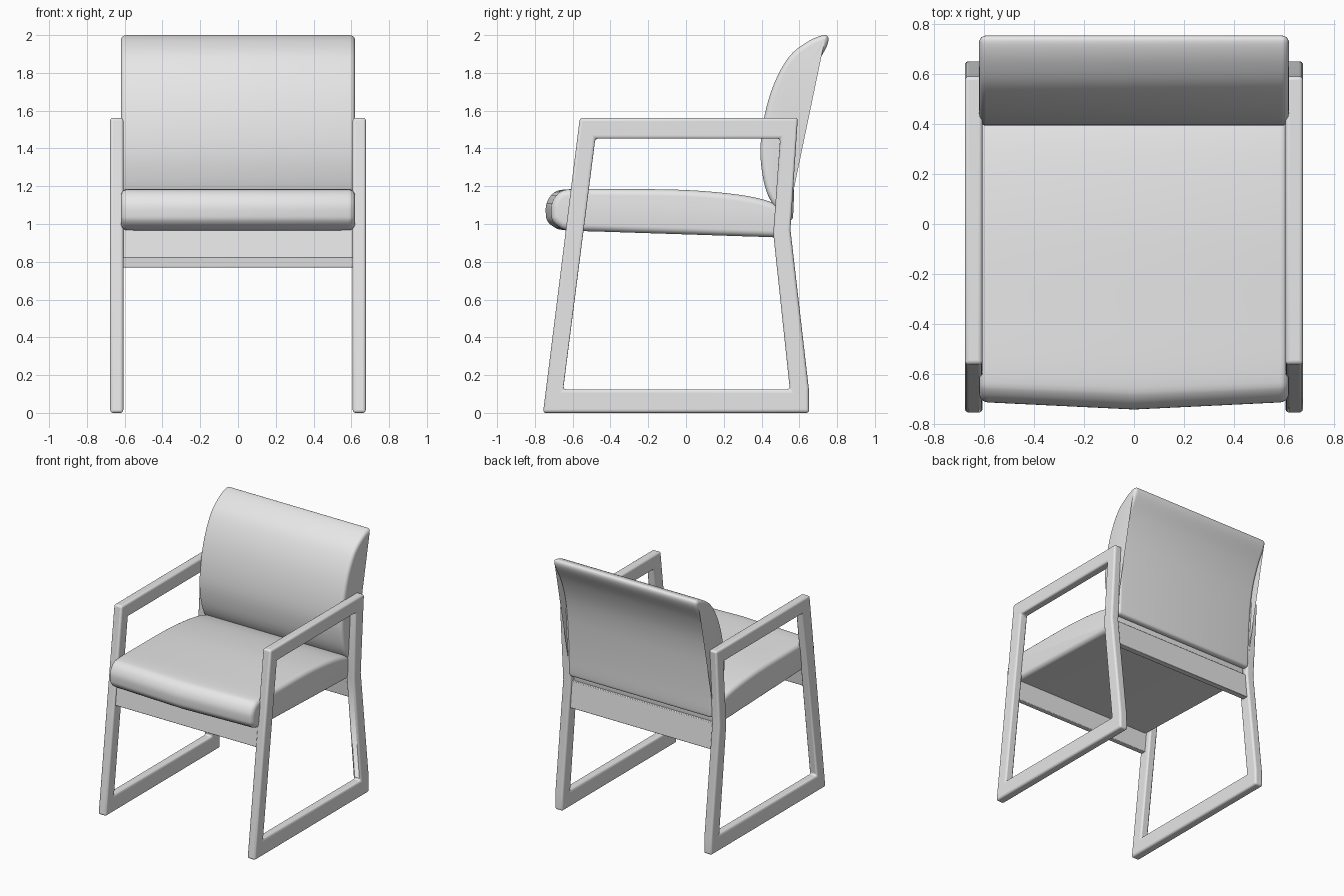
import bpy, bmesh, math
from mathutils import Vector

if "Cube" in bpy.data.objects:
    bpy.data.objects.remove(bpy.data.objects["Cube"])

grey = bpy.data.materials.new("light grey")
grey.diffuse_color = (0.8, 0.8, 0.8, 1)
grey.use_nodes = True
grey.node_tree.nodes["Principled BSDF"].inputs["Base Color"].default_value = grey.diffuse_color


def make(name, bm, bevel=0, segs=3):
    bmesh.ops.recalc_face_normals(bm, faces=bm.faces)
    me = bpy.data.meshes.new(name)
    bm.to_mesh(me)
    bm.free()
    ob = bpy.data.objects.new(name, me)
    bpy.context.collection.objects.link(ob)
    me.materials.append(grey)
    if bevel:
        m = ob.modifiers.new("bevel", 'BEVEL')
        m.width, m.segments, m.limit_method = bevel, segs, 'ANGLE'
        m.angle_limit = math.radians(40)
    bpy.ops.object.select_all(action='DESELECT')
    bpy.context.view_layer.objects.active = ob
    ob.select_set(True)
    bpy.ops.object.shade_smooth_by_angle(angle=math.radians(42))
    return ob


def smooth_loop(pts, n=4):
    """Closed Catmull-Rom curve through (y, z) points."""
    p = [Vector(q) for q in pts]
    out = []
    for i in range(len(p)):
        a, b, c, d = (p[(i + k) % len(p)] for k in (-1, 0, 1, 2))
        for s in range(n):
            t = s / n
            out.append(0.5 * (2 * b + (c - a) * t + (2 * a - 5 * b + 4 * c - d) * t * t
                              + (3 * b - a - 3 * c + d) * t ** 3))
    return out


def cushion(name, pts, half, r, nose=0):
    """Profile lofted along x with rounded ends; nose points the front edge."""
    loop = smooth_loop(pts)
    n = len(loop)
    area = sum(loop[i - 1].x * loop[i].y - loop[i].x * loop[i - 1].y for i in range(n))
    sign = 1 if area > 0 else -1
    normals = []
    for i in range(n):
        t = (loop[(i + 1) % n] - loop[i - 1]).normalized()
        normals.append(Vector((-t.y, t.x)) * sign)
    ends = [(half - r + r * math.sin(a), r * (1 - math.cos(a)))
            for a in (math.pi / 2 * k / 5 for k in range(6))]
    stations = [(-x, d) for x, d in reversed(ends)] + [(0, 0)] + ends
    bm = bmesh.new()
    rings = []
    for x, d in stations:
        ring = []
        for p, nn in zip(loop, normals):
            q = p + nn * d
            y = q.x
            if nose and y < -0.55:
                y += nose * abs(x) / half * min(1, (-0.55 - y) / 0.15)
            ring.append(bm.verts.new((x, y, q.y)))
        rings.append(ring)
    for a, b in zip(rings, rings[1:]):
        for i in range(n):
            j = (i + 1) % n
            bm.faces.new((a[i], a[j], b[j], b[i]))
    bm.faces.new(rings[0])
    bm.faces.new(rings[-1])
    return make(name, bm)


def rail(name, quad, half=0.62):
    """Cross bar with a four point (y, z) section."""
    bm = bmesh.new()
    f = bm.faces.new([bm.verts.new((-half, y, z)) for y, z in quad])
    ext = bmesh.ops.extrude_face_region(bm, geom=[f])["geom"]
    bmesh.ops.translate(bm, vec=(2 * half, 0, 0),
                        verts=[v for v in ext if isinstance(v, bmesh.types.BMVert)])
    return make(name, bm, 0.004, 2)


# Side frames: closed loop of leg, arm, rear leg and floor runner
outer = [(-0.757, 0), (0.652, 0), (0.65, 0.13), (0.553, 0.97), (0.592, 1.562), (-0.562, 1.562)]
inner = [(-0.65, 0.125), (0.55, 0.125), (0.548, 0.14), (0.462, 0.95), (0.498, 1.452), (-0.48, 1.452)]
for side, label in ((1, "right"), (-1, "left")):
    bm = bmesh.new()
    grid = [[bm.verts.new((side * x, y, z)) for y, z in lp]
            for x, lp in ((0.607, outer), (0.677, outer), (0.677, inner), (0.607, inner))]
    for k in range(4):
        a, b = grid[k], grid[(k + 1) % 4]
        for i in range(6):
            j = (i + 1) % 6
            bm.faces.new((a[i], a[j], b[j], b[i]))
    make(label + "_side_frame", bm, 0.018, 4)

# Cross rails under the seat, leaning with the legs
rail("front_rail", [(-0.640, 0.82), (-0.600, 0.82), (-0.580, 0.99), (-0.620, 0.99)])
rail("rear_rail", [(0.510, 0.77), (0.555, 0.77), (0.535, 0.97), (0.490, 0.97)])

# Seat cushion
cushion("seat", [(-0.742, 1.05), (-0.738, 1.11), (-0.70, 1.165), (-0.62, 1.184), (-0.35, 1.185),
                 (0.0, 1.18), (0.28, 1.155), (0.44, 1.12), (0.50, 1.085), (0.52, 1.04), (0.515, 0.96),
                 (0.49, 0.932), (0.40, 0.932), (0.0, 0.945), (-0.40, 0.958),
                 (-0.64, 0.967), (-0.70, 0.985), (-0.733, 1.015)], 0.62, 0.035, 0.03)

# Curved backrest
cushion("backrest", [(0.49, 1.06), (0.435, 1.15), (0.405, 1.26), (0.394, 1.40), (0.415, 1.57),
                     (0.465, 1.74), (0.545, 1.885), (0.64, 1.963), (0.72, 1.998), (0.752, 1.99),
                     (0.745, 1.94), (0.68, 1.82), (0.628, 1.68), (0.598, 1.53), (0.582, 1.36),
                     (0.573, 1.20), (0.568, 1.06), (0.558, 1.022), (0.52, 1.02)], 0.62, 0.028)
